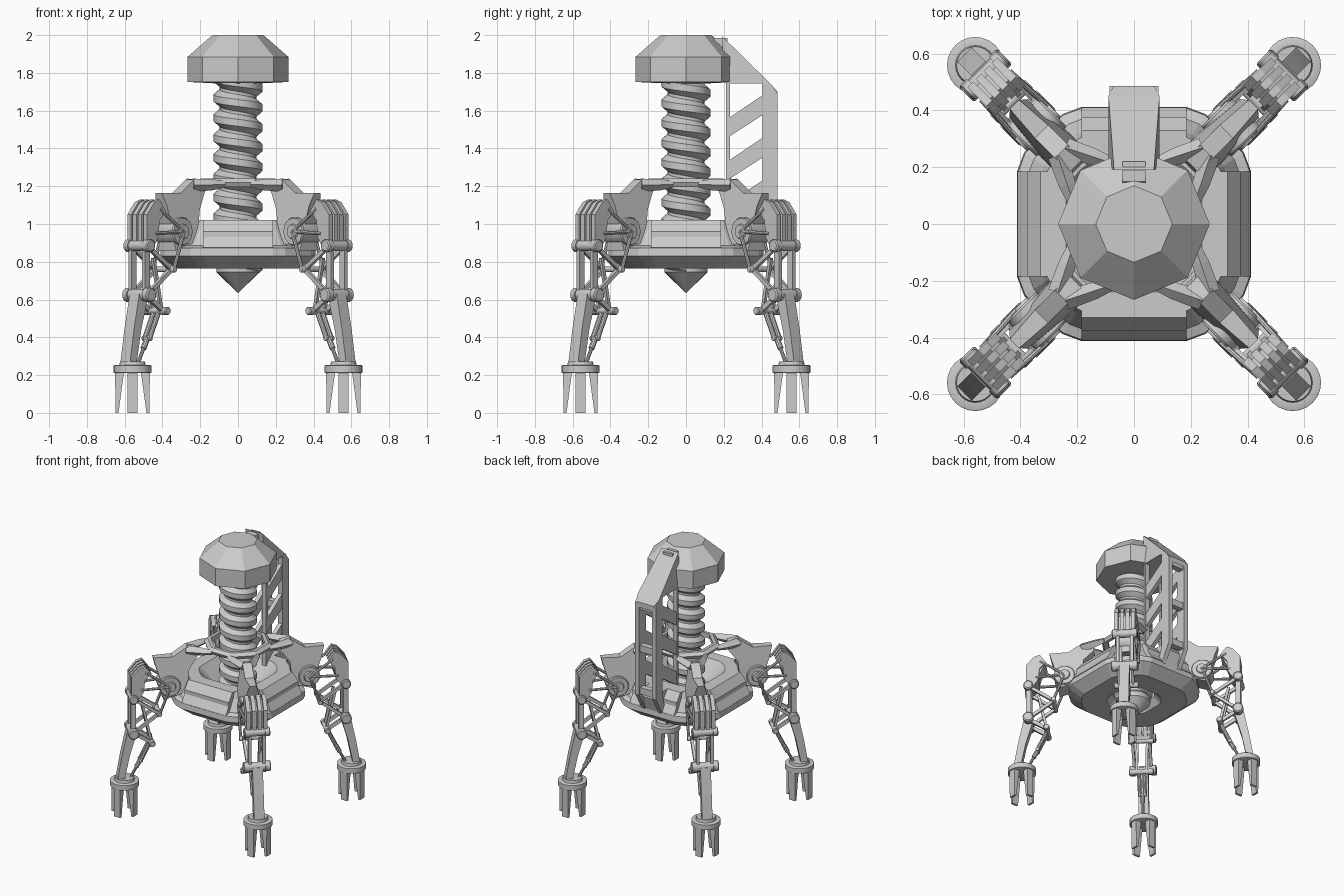
import bpy, bmesh, math
from math import sin, cos, pi, radians
from mathutils import Vector, Matrix

if "Cube" in bpy.data.objects:
    bpy.data.objects.remove(bpy.data.objects["Cube"])

CORNERS = [radians(45 + 90 * k) for k in range(4)]
NAMES = ["back_right", "back_left", "front_left", "front_right"]


def add(name, verts, faces, rot=0.0, smooth=None):
    me = bpy.data.meshes.new(name)
    me.from_pydata([tuple(v) for v in verts], [], faces)
    bm = bmesh.new()
    bm.from_mesh(me)
    bmesh.ops.recalc_face_normals(bm, faces=bm.faces)
    bm.to_mesh(me)
    bm.free()
    ob = bpy.data.objects.new(name, me)
    ob.rotation_euler.z = rot
    bpy.context.collection.objects.link(ob)
    if smooth:
        bpy.ops.object.select_all(action='DESELECT')
        ob.select_set(True)
        bpy.context.view_layer.objects.active = ob
        bpy.ops.object.shade_smooth_by_angle(angle=radians(smooth))
    return ob


def loft(rings, close=False):
    """Skin a stack of equal-length rings; cap the ends unless closed into a tube."""
    n, m = len(rings[0]), len(rings)
    verts = [v for r in rings for v in r]
    faces = [(i * n + j, i * n + (j + 1) % n, (i + 1) % m * n + (j + 1) % n, (i + 1) % m * n + j)
             for i in range(m if close else m - 1) for j in range(n)]
    if not close:
        faces += [tuple(range(n)), tuple(range((m - 1) * n, m * n))]
    return verts, faces


def lathe(profile, n, close=False):
    return loft([[(r * cos(2 * pi * j / n), r * sin(2 * pi * j / n), z) for j in range(n)]
                 for r, z in profile], close)


def prism(pts, y0, y1, mat=None):
    """Outline in the x-z plane, extruded along y."""
    v, f = loft([[Vector((x, y, z)) for x, z in pts] for y in (y0, y1)])
    return ([mat @ p for p in v] if mat else v), f


def cyl(p, q, profile, n=14):
    """Turned part along p-q; profile = (fraction along, radius)."""
    p, q = Vector(p), Vector(q)
    rot = (q - p).to_track_quat('Z', 'Y').to_matrix()
    return loft([[p + (q - p) * t + rot @ Vector((r * cos(2 * pi * j / n), r * sin(2 * pi * j / n), 0))
                  for j in range(n)] for t, r in profile])


def bar(a, b, w, y, half):
    """Flat link of width w between two x-z points, centred at offset y."""
    a, b = Vector(a), Vector(b)
    s = (b - a).normalized() * w / 2
    o = Vector((-s.y, s.x))
    return prism([a + o, b + o, b - o, a - o], y - half, y + half)


def merge(parts):
    V, F = [], []
    for v, f in parts:
        F += [tuple(i + len(V) for i in face) for face in f]
        V += v
    return V, F


def four(name, parts, smooth=None):
    v, f = merge(parts)
    first = add(name + "_" + NAMES[0], v, f, CORNERS[0], smooth)
    for k in (1, 2, 3):
        ob = first.copy()
        ob.name = name + "_" + NAMES[k]
        ob.rotation_euler.z = CORNERS[k]
        bpy.context.collection.objects.link(ob)


# Drill head
add("drill_head", *lathe([(.135, 2.0), (.267, 1.885), (.267, 1.752), (.13, 1.745)], 8))

# Drill screw: helical thread over a core, ending in a cone
pitch, seg, z0, z1 = .105, 24, .73, 1.80
prof = [(0, .098), (.25, .13), (.6, .13), (.85, .098), (1, .098)]
steps = int((z1 - z0 - pitch) / pitch * seg) + 12
verts = [(r * cos(2 * pi * i / seg), -r * sin(2 * pi * i / seg), z0 + (i / seg + t) * pitch)
         for i in range(steps + 1) for t, r in prof]
faces = [(i * 5 + j, i * 5 + j + 1, i * 5 + j + 6, i * 5 + j + 5) for i in range(steps) for j in range(4)]
faces += [(0, 1, 2, 3, 4), tuple(steps * 5 + j for j in range(5))]
add("drill_thread", verts, faces, smooth=30)
add("drill_core", *lathe([(.001, .635), (.115, .745), (.115, .78), (.097, .80), (.097, 1.77)], 24), smooth=30)

# Hull: rounded-square rings lofted into a closed shell with a central well
def square_ring(h, z):
    out = []
    for k in range(4):
        m = Matrix.Rotation(k * pi / 2, 3, 'Z')
        out += [m @ Vector(p) for p in ((h, -.45 * h, z), (h, .45 * h, z), (.94 * h, .61 * h, z),
                                        (.79 * h, .79 * h, z), (.61 * h, .94 * h, z))]
    return out

hull = [(.13, .82), (.17, .768), (.33, .765), (.412, .83), (.408, .872), (.375, .885),
        (.335, .97), (.32, 1.02), (.24, 1.02), (.14, .9)]
add("hull", *loft([square_ring(h, z) for h, z in hull], True))

# Raised panel on each hull side
panels = []
for k in range(4):
    m = Matrix.Rotation(k * pi / 2, 3, 'Z')
    panels.append(prism([(.30, 1.02), (.33, 1.02), (.375, .96), (.375, .93), (.41, .875), (.30, .86)],
                        -.185, .185, m))
add("hull_side_panels", *merge(panels))

# Collar ring held around the screw by the arms
add("screw_collar", *lathe([(.19, 1.205), (.225, 1.195), (.24, 1.22), (.215, 1.24), (.19, 1.24)], 8, True), rot=pi / 8)

# Shoulder arms with a split inner end and pointed outer tip
arm = [(.53, .86), (.40, .90), (.36, 1.0), (.35, 1.08), (.28, 1.17), (.29, 1.215), (.36, 1.235),
       (.46, 1.165), (.595, 1.165), (.575, 1.09), (.54, .98)]
v, f = prism(arm, -.065, .065)
for p in v:
    if p.x > .54:
        p.y *= .7
    if p.z > 1.16:
        p.y *= .5
prongs = [cyl((.36, s * .02, 1.205), (.2, s * .1, 1.21), [(0, .035), (.6, .03), (1, .018)], 4) for s in (-1, 1)]
four("shoulder_arm", [(v, f)] + prongs)

# Shoulder hinge
hub = [(0, .035), (.06, .04), (.06, .07), (.1, .075), (.9, .075), (.94, .07), (.94, .04), (1, .035)]
four("shoulder_hinge", [cyl((.485, -.085, .96), (.485, .085, .96), hub, 18)], 35)

# Hip fins and their core
fin = [(.615, 1.07), (.66, 1.13), (.70, 1.115), (.755, 1.05), (.755, .90), (.71, .87), (.67, .93), (.66, 1.02)]
hip = [prism(fin, y - .014, y + .014) for y in (-.06, -.02, .02, .06)]
hip.append(prism([(.63, 1.05), (.67, 1.1), (.735, 1.03), (.735, .92), (.70, .9)], -.055, .055))
four("hip_fins", hip)

# Push rods from the shoulder
rod = [(0, .01), (1, .01)]
rods = []
for s in (-1, 1):
    for end in ((.655, s * .07, 1.08), (.69, s * .07, .95), (.56, s * .08, .76)):
        rods.append(cyl((.485, s * .08, .96), end, rod, 8))
four("push_rods", rods, 35)

# Knee pins
A, B, C, D = (.74, .885), (.56, .76), (.74, .625), (.61, .54)
def pin(p, half, r):
    return cyl((p[0], -half, p[1]), (p[0], half, p[1]),
               [(0, r * .8), (.03, r), (.2, r), (.2, r * .85), (.8, r * .85), (.8, r), (.97, r), (1, r * .8)])
four("leg_pins", [pin(A, .09, .034), pin(C, .095, .038), pin(B, .09, .018), pin(D, .088, .022),
                  pin((.68, .395), .03, .014)], 35)

# Leg lattice between the pins
lattice = []
for s in (-1, 1):
    lattice += [bar(A, C, .035, s * .05, .012), bar(A, B, .022, s * .06, .01), bar(B, C, .022, s * .06, .01),
                bar(C, D, .025, s * .05, .01), bar((.67, .82), D, .018, s * .035, .009)]
four("leg_lattice", lattice)

# Shin and shock absorber
four("shin", [prism([(.705, .63), (.775, .63), (.815, .44), (.845, .265), (.795, .265), (.76, .44)], -.036, .036)])
shock = [cyl((D[0], s * .018, D[1]), (.68, s * .018, .395), [(0, .014), (1, .014)], 10) for s in (-1, 1)]
shock.append(cyl((.68, 0, .395), (.75, 0, .26), [(0, .016), (.4, .016), (.4, .01), (1, .01)], 10))
four("shock_absorber", shock, 35)

# Feet: disc with four tapering claws
foot = [(0, .094), (.05, .1), (.65, .1), (.7, .094), (.7, .07), (1, .066)]
four("foot_disc", [cyl((.79, 0, .21), (.79, 0, .272), foot, 24)], 35)
claws = []
for a in CORNERS:
    m = Matrix.Translation((.79, 0, 0)) @ Matrix.Rotation(a, 4, 'Z')
    claws.append(prism([(.045, .215), (.092, .215), (.09, 0), (.074, 0)], -.026, .026, m))
four("foot_claws", claws)

# Mast behind the drill: solid roof, side trusses, spine and foot
Q = pi / 2
v, f = prism([(.2, 1.995), (.45, 1.74), (.485, 1.70), (.485, 1.66), (.40, 1.745), (.215, 1.745), (.2, 1.80)], -.09, .09)
for p in v:
    if p.z > 1.9:
        p.x, p.y = p.x - .01, p.y * .78
    if p.x > .48:
        p.y *= .8
add("mast_roof", v, f, Q)
add("mast_head_clamp", *prism([(.12, 1.94), (.15, 1.985), (.22, 1.985), (.22, 1.86), (.16, 1.86)], -.04, .04), rot=Q)
truss = []
for s in (-1, 1):
    y = s * .07
    truss.append(prism([(.405, 1.76), (.45, 1.74), (.485, 1.69), (.485, 1.0), (.40, .85), (.36, .85), (.405, 1.0)],
                       y - .017, y + .017))
    truss.append(bar((.222, 1.78), (.222, .96), .02, y, .017))
    for z in (1.46, 1.235, 1.01):
        truss.append(prism([(.225, z), (.41, z + .12), (.41, z + .225), (.225, z + .10)], y - .015, y + .015))
add("mast_trusses", *merge(truss), rot=Q)
add("mast_crossbars", *merge([prism([(.43, z), (.475, z), (.475, z + .05), (.43, z + .05)], -.07, .07)
                              for z in (1.64, 1.32, 1.0)]), rot=Q)
add("mast_foot", *prism([(.25, 1.02), (.40, 1.02), (.44, .97), (.40, .84), (.34, .84)], -.075, .075), rot=Q)
